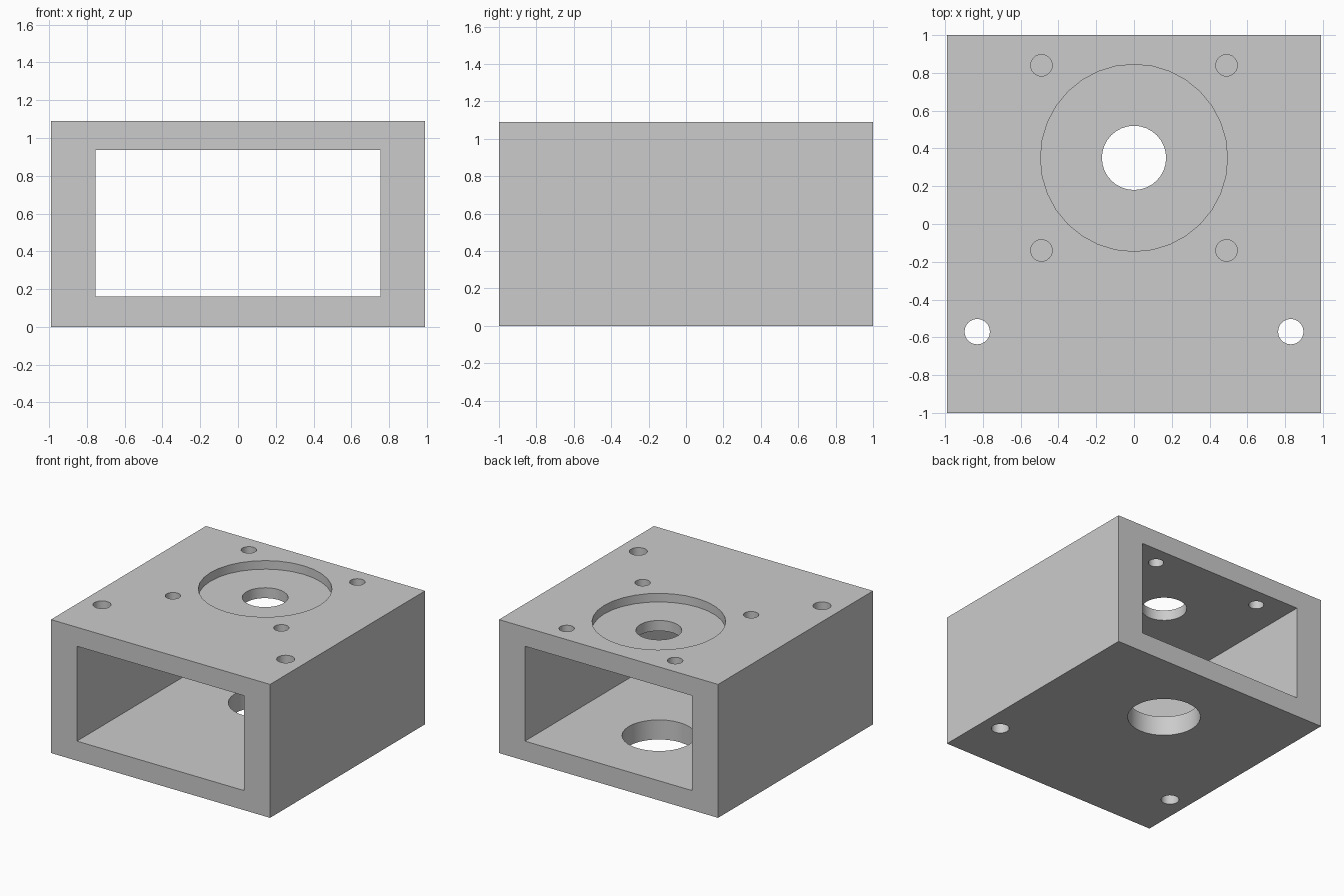
import bpy
import math

if "Cube" in bpy.data.objects:
    bpy.data.objects.remove(bpy.data.objects["Cube"])

W, L, H = 1.98, 2.0, 1.09        # outer size
FLOOR, CEIL = 0.16, 0.935        # inner opening heights
BORE_Y = 0.35                    # axis of the bore and recess


def box(name, size, z0, z1):
    bpy.ops.mesh.primitive_cube_add(size=1, location=(0, 0, (z0 + z1) / 2))
    ob = bpy.context.object
    ob.name = name
    ob.scale = (size[0], size[1], z1 - z0)
    bpy.ops.object.transform_apply(location=True, rotation=False, scale=True)
    return ob


def cylinder(name, x, y, r, z0, z1, sides=32):
    bpy.ops.mesh.primitive_cylinder_add(
        vertices=sides, radius=r, depth=z1 - z0, location=(x, y, (z0 + z1) / 2))
    ob = bpy.context.object
    ob.name = name
    return ob


def cut(target, cutter):
    mod = target.modifiers.new(cutter.name, 'BOOLEAN')
    mod.operation = 'DIFFERENCE'
    mod.solver = 'EXACT'
    mod.object = cutter
    bpy.context.view_layer.objects.active = target
    bpy.ops.object.modifier_apply(modifier=mod.name)
    bpy.data.objects.remove(cutter, do_unlink=True)


# Housing block with the rectangular tunnel from front to back
housing = box("housing", (W, L), 0, H)
cut(housing, box("tunnel", (1.51, L + 0.4), FLOOR, CEIL))

# Round recess and bore in the top plate, wider bore in the floor
cut(housing, cylinder("recess", 0, BORE_Y, 0.495, H - 0.07, H + 0.2))
cut(housing, cylinder("top_bore", 0, BORE_Y, 0.17, 0.6, H + 0.2))
cut(housing, cylinder("floor_bore", 0, BORE_Y, 0.273, -0.2, 0.5))

# Four screw holes in the top plate, two long bolt holes through the side walls
for sx in (-1, 1):
    for sy in (-1, 1):
        cut(housing, cylinder("screw_hole", sx * 0.49, BORE_Y + sy * 0.49,
                              0.057, 0.6, H + 0.2))
    cut(housing, cylinder("bolt_hole", sx * 0.83, -0.57, 0.067, -0.2, H + 0.2))

# Smooth hole walls, sharp box edges
bpy.ops.object.select_all(action='DESELECT')
housing.select_set(True)
bpy.context.view_layer.objects.active = housing
bpy.ops.object.shade_smooth_by_angle(angle=math.radians(30))
